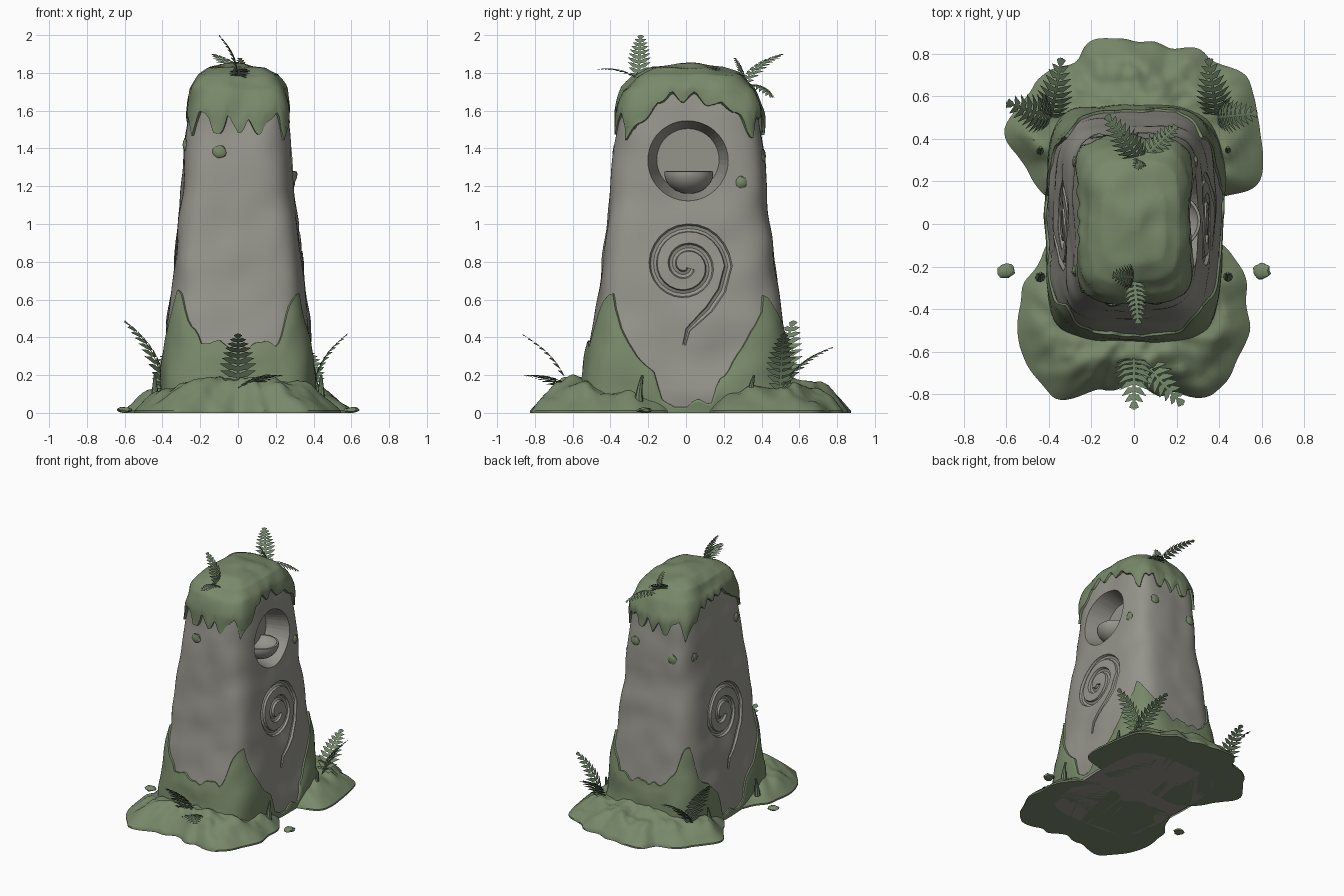
import bpy, bmesh, math, random
from math import sin, cos, pi, radians, degrees
from mathutils import Vector, noise

random.seed(4)
if "Cube" in bpy.data.objects:
    bpy.data.objects.remove(bpy.data.objects["Cube"])


def material(name, rgb):
    m = bpy.data.materials.new(name)
    m.use_nodes = True
    m.diffuse_color = (*rgb, 1)
    m.node_tree.nodes["Principled BSDF"].inputs["Base Color"].default_value = (*rgb, 1)
    return m


STONE = material("weathered stone", (0.30, 0.295, 0.26))
MOSS = material("moss green", (0.19, 0.25, 0.145))
FERN = material("fern green", (0.155, 0.225, 0.13))


def finish(name, bm, mat, angle=40):
    bmesh.ops.recalc_face_normals(bm, faces=bm.faces)
    mesh = bpy.data.meshes.new(name)
    bm.to_mesh(mesh)
    bm.free()
    mesh.materials.append(mat)
    ob = bpy.data.objects.new(name, mesh)
    bpy.context.collection.objects.link(ob)
    smooth(ob, angle)
    return ob


def activate(ob):
    bpy.ops.object.select_all(action='DESELECT')
    ob.select_set(True)
    bpy.context.view_layer.objects.active = ob


def smooth(ob, angle=40):
    activate(ob)
    bpy.ops.object.shade_smooth_by_angle(angle=radians(angle))


def loft(name, rows, mat, cap_start=True, cap_end=True):
    """Skin closed rings of points."""
    bm = bmesh.new()
    rings = [[bm.verts.new(p) for p in row] for row in rows]
    n = len(rings[0])
    for a, b in zip(rings, rings[1:]):
        for i in range(n):
            j = (i + 1) % n
            bm.faces.new((a[i], a[j], b[j], b[i]))
    if cap_start:
        bm.faces.new(rings[0])
    if cap_end:
        bm.faces.new(rings[-1])
    return finish(name, bm, mat)


def lerp_table(table, x):
    for a, b in zip(table, table[1:]):
        if x <= b[0]:
            t = max(0, (x - a[0]) / (b[0] - a[0]))
            return [u + (v - u) * t for u, v in zip(a[1:], b[1:])]
    return table[-1][1:]


# Standing stone outline: height, front y, back y, half width
TOP = 1.83
PROFILE = [(0, -.53, .54, .4), (.1, -.54, .545, .405), (.3, -.52, .535, .39),
           (.6, -.47, .495, .36), (1, -.42, .44, .32), (1.4, -.375, .41, .28),
           (1.6, -.35, .39, .262), (1.7, -.32, .35, .24), (1.77, -.26, .28, .2),
           (1.81, -.17, .18, .14), (TOP, -.02, .02, .02)]
POWER = 4.5


def skin(phi, z, off=0, lump=0):
    """Point on the stone at an angle and height, pushed outward."""
    y0, y1, hx = lerp_table(PROFILE, z)
    c, s = cos(phi), sin(phi)
    r = (abs(c) ** POWER + abs(s) ** POWER) ** (-1 / POWER)
    p = Vector((hx * r * c, (y0 + y1) / 2 + (y1 - y0) / 2 * r * s, z))
    up = min(1, max(0, (z - 1.6) / .2)) * 2
    d = off + .016 * noise.noise(p * 5) + lump * noise.noise(p * 9)
    return p + Vector((c, s, up)).normalized() * d


def side_point(y, z, turn=0):
    y0, y1, hx = lerp_table(PROFILE, z)
    v = (y - (y0 + y1) / 2) / ((y1 - y0) / 2)
    return skin(math.atan2(v, (1 - abs(v) ** POWER) ** (1 / POWER)) + turn, z)


SEG = 160
ANGLES = [2 * pi * i / SEG for i in range(SEG)]
heights = [1.7 * i / 64 for i in range(64)] + [1.7 + .13 * i / 14 for i in range(15)]
stone = loft("standing_stone", [[skin(a, z) for a in ANGLES] for z in heights], STONE)


def cut(cutter):
    cutter.hide_render = True
    activate(stone)
    mod = stone.modifiers.new("cut", 'BOOLEAN')
    mod.operation, mod.solver, mod.object = 'DIFFERENCE', 'EXACT', cutter
    bpy.ops.object.modifier_apply(modifier=mod.name)
    bpy.data.objects.remove(cutter)


# Round niche in one side
bpy.ops.mesh.primitive_cone_add(vertices=48, radius1=.165, radius2=.24, depth=.26,
                                location=(.25, .01, 1.34), rotation=(0, pi / 2, 0))
bpy.context.object.data.materials.append(STONE)
cut(bpy.context.object)

# Carved spirals on both sides
path = [(-.01, .36), (.01, .44), (.06, .49), (.12, .55), (.19, .65)]
for i in range(48):
    turns = 1.9 * i / 47
    r = .225 - .103 * turns
    path.append((r * cos(2 * pi * turns), .78 + r * sin(2 * pi * turns)))
for turn in (0, pi):
    curve = bpy.data.curves.new("spiral_cutter", 'CURVE')
    curve.dimensions = '3D'
    curve.bevel_depth, curve.bevel_resolution = .022, 2
    curve.use_fill_caps = True
    spline = curve.splines.new('POLY')
    spline.points.add(len(path) - 1)
    for k, (pt, (y, z)) in enumerate(zip(spline.points, path)):
        pt.co = (*side_point(y, z, turn), 1)
        pt.radius = min(1, .4 + .2 * k)
    spiral = bpy.data.objects.new("spiral_cutter", curve)
    bpy.context.collection.objects.link(spiral)
    activate(spiral)
    bpy.ops.object.convert(target='MESH')
    spiral = bpy.context.object
    spiral.data.materials.append(STONE)
    cut(spiral)
smooth(stone, 35)

# Offering bowl in the niche
outer = [(.13 * sin(radians(a)), -.11 * cos(radians(a))) for a in range(5, 91, 10)]
bowl = outer + [(.128, .008), (.115, .01), (.105, -.01), (.07, -.035), (.01, -.045)]
loft("offering_bowl", [[(.185 + r * cos(2 * pi * i / 40), .015 + r * sin(2 * pi * i / 40),
                         1.27 + z) for i in range(40)] for r, z in bowl], STONE)

# Moss edges by angle from the side, in degrees
CAP_EDGE = [(0, 1.67), (25, 1.64), (36, 1.55), (45, 1.46), (51, 1.59), (60, 1.58),
            (66, 1.48), (71, 1.48), (79, 1.56), (90, 1.48)]
FOOT_EDGE = [(0, .04), (13, .05), (17, .2), (22, .25), (31, .36), (36, .43), (43, .65),
             (48, .62), (56, .48), (63, .36), (90, .35)]


def edge(table, phi, rough):
    a = degrees(phi) % 180
    z = lerp_table(table, min(a, 180 - a))[0]
    return max(.03, z + rough * noise.noise(Vector((cos(phi), sin(phi), z)) * 6))


def moss_shell(name, table, far, thick, rough, lump):
    rows = []
    for k in range(37):
        t = max(0, k - 1) / 35
        f = 1 - (1 - t) ** 2
        off = -.02 if k == 0 else thick * min(1, .7 + t * 3)
        row = []
        for a in ANGLES:
            e = edge(table, a, rough)
            row.append(skin(a, e + (far - e) * f, off, lump if k else 0))
        rows.append(row)
    return loft(name, rows, MOSS, False, far > 1)


moss_shell("moss_cap", CAP_EDGE, TOP, .022, .05, .014)
moss_shell("moss_foot", FOOT_EDGE, 0, .016, .05, .006)


# Ground moss: radii around a centre at equal angles
def mound(name, cy, radii, height):
    n = len(radii)
    rows = []
    for k in range(25):
        f = 1 if k == 0 else 1 - (k - 1) / 24
        row = []
        for a in ANGLES:
            u = a / (2 * pi) * n
            i, t = int(u) % n, u % 1
            t = (1 - cos(pi * t)) / 2
            r = radii[i] + (radii[(i + 1) % n] - radii[i]) * t
            r += .03 * noise.noise(Vector((cos(a) * 4, sin(a) * 4, cy)))
            p = Vector((cos(a) * r * f, cy + sin(a) * r * f, 0))
            if k:
                bump = .05 * noise.noise(p * 7) + .02 * noise.noise(p * 16)
                p.z = max(.012, .012 + height * (1 - f ** 3) + bump * min(1, 4 * (1 - f)))
            row.append(p)
        rows.append(row)
    return loft(name, rows, MOSS)


mound("front_ground_moss", -.42, [.53, .55, .5, .4, .3, .4, .5, .52, .55, .55, .54, .4,
                                  .34, .41, .55, .53], .18)
mound("back_ground_moss", .45, [.6, .58, .48, .41, .42, .45, .43, .52, .6, .55, .5, .4,
                                .35, .4, .5, .64], .17)


# Loose moss clumps
def clump(name, loc, size):
    bm = bmesh.new()
    bmesh.ops.create_icosphere(bm, subdivisions=2, radius=1)
    for v in bm.verts:
        v.co *= 1 + .35 * noise.noise(v.co * 1.5 + Vector(loc) * 9)
        v.co = Vector(loc) + Vector(a * b for a, b in zip(v.co, size))
    finish(name, bm, MOSS)


for side in (-1, 1):
    clump("ground_clump", (side * .6, -.22, .015), (.042, .038, .015))
for y, z, turn in ((.29, 1.22, 0), (-.28, 1.53, 0), (-.26, 1.3, pi), (.25, 1.42, pi)):
    clump("side_clump", side_point(y, z, turn), (.014, .03, .035))
for x, z, sign in ((-.1, 1.38, -1), (.15, 1.36, 1), (-.17, 1.3, 1)):
    hx = lerp_table(PROFILE, z)[2]
    clump("face_clump", skin(sign * pi / 2 - sign * math.atan(x / hx), z), (.038, .014, .035))


# Fern fronds: a bowed stem with paired leaflets
def frond(bm, base, tip, pairs=10):
    base, tip = Vector(base), Vector(tip)
    axis = tip - base
    length = axis.length
    side = axis.cross(Vector((0, 0, 1))).normalized()
    normal = side.cross(axis).normalized()

    def stem(t):
        return base + axis * t + normal * (.1 * length * sin(pi * t))

    def face(*pts):
        bm.faces.new([bm.verts.new(p) for p in pts])

    w = side * .008
    for i in range(pairs):
        a, b = stem(i / pairs), stem((i + 1) / pairs)
        face(a - w, a + w, b + w * .8, b - w * .8)
        t = (i + .8) / pairs
        reach = .27 * length * (1 - t) ** .6 * min(1, .45 + 1.6 * t) + .012
        fwd = (b - a).normalized()
        half = .46 * length / pairs
        for s in (-1, 1):
            out = side * s * reach
            root, mid = stem(t - .04), stem(t - .04) + out * .5 + fwd * reach * .15
            end = root + out + fwd * reach * .5 - normal * reach * .2
            face(root - fwd * half * .6, mid - fwd * half, end, mid + fwd * half,
                 root + fwd * half * .6)


def fern(name, base, tips):
    bm = bmesh.new()
    for tip in tips:
        frond(bm, base, tip)
    finish(name, bm, FERN)


fern("front_fern", (.0, -.6, .1), [(0, -.87, .42), (.23, -.85, .2)])
fern("back_left_fern", (.39, .5, .12), [(.58, .52, .42), (.35, .78, .35)])
fern("back_right_fern", (-.39, .5, .12), [(-.6, .57, .49), (-.34, .78, .35)])
fern("top_front_fern", (0, -.25, 1.77), [(-.1, -.24, 2.0), (.02, -.47, 1.82)])
fern("top_back_fern", (.03, .3, 1.74), [(-.13, .51, 1.9), (.01, .26, 1.88), (.2, .46, 1.67)])

# Young sprouts
for x in (-.44, .44):
    for y in (-.25, .34):
        rows = []
        for k in range(6):
            t = k / 5
            r = .018 * (1 - t) + .006
            rows.append([(x + r * cos(a * pi / 4), y + r * sin(a * pi / 4) + .02 * t * t,
                          .06 + .14 * t) for a in range(8)])
        loft("sprout", rows, FERN)
